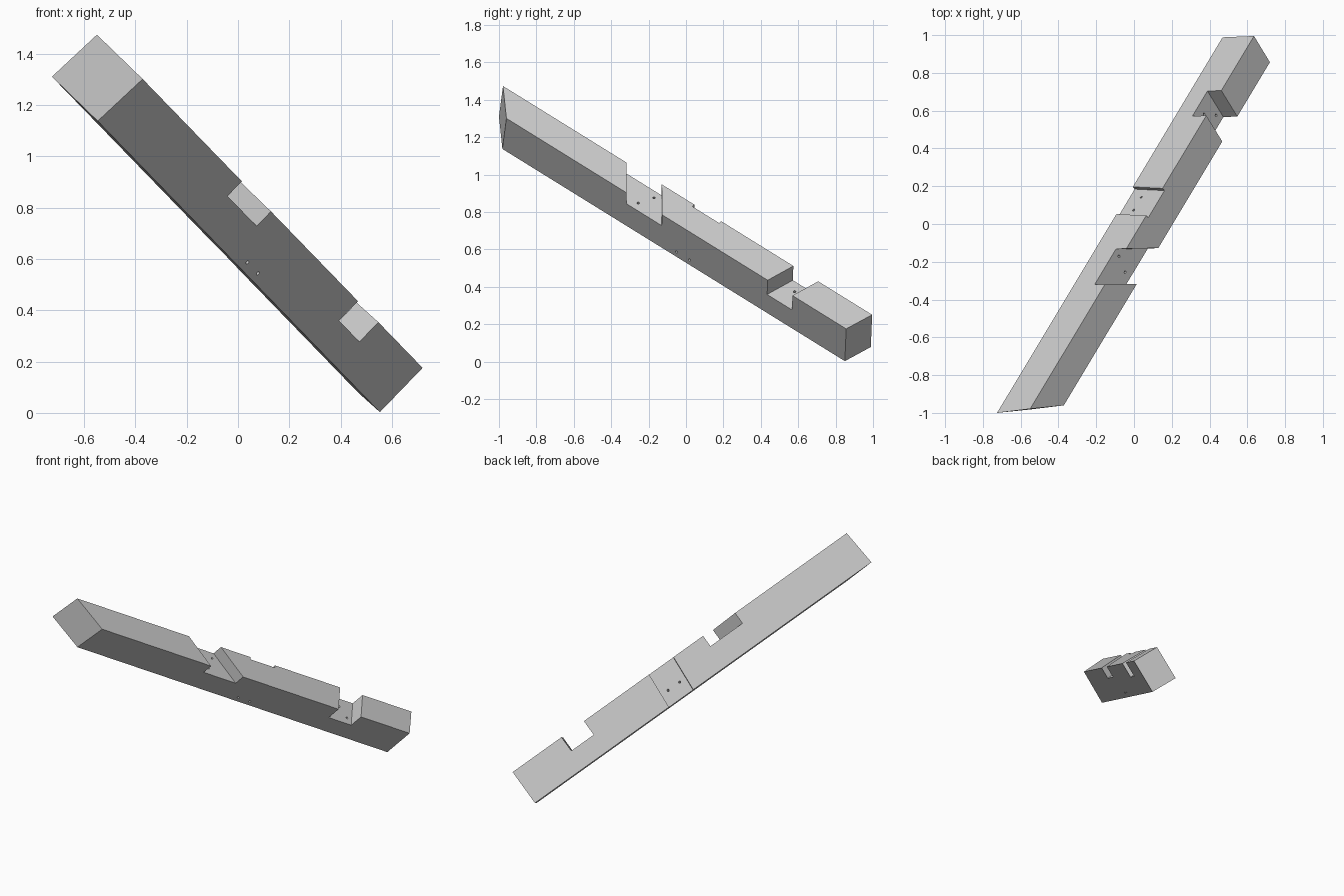
import bpy
import bmesh
from mathutils import Vector

cube = bpy.data.objects.get("Cube")
if cube:
    bpy.data.objects.remove(cube, do_unlink=True)

# Beam frame: along its length, across its width, up its height
ORIGIN = Vector((-0.725, -1.0, 1.31))
ALONG = Vector((0.4546, 0.757, -0.469)).normalized()
HEIGHT = Vector((0.694, 0.029, 0.719)).normalized()
ACROSS = ALONG.cross(HEIGHT).normalized()
WIDE, TALL = 0.176, 0.24


def place(s, u, v):
    return ORIGIN + ALONG * s + ACROSS * u + HEIGHT * v


timber = bpy.data.materials.new("timber_grey")
timber.use_nodes = True
grey = (0.6, 0.6, 0.6, 1.0)
timber.diffuse_color = grey
timber.node_tree.nodes["Principled BSDF"].inputs["Base Color"].default_value = grey


def make_object(name, bm):
    bmesh.ops.recalc_face_normals(bm, faces=bm.faces)
    mesh = bpy.data.meshes.new(name)
    bm.to_mesh(mesh)
    bm.free()
    mesh.materials.append(timber)
    obj = bpy.data.objects.new(name, mesh)
    bpy.context.collection.objects.link(obj)
    return obj


def block(name, ends, us, vs):
    """Box whose two ends are (start, slope across, slope up) mitre planes."""
    bm = bmesh.new()
    rings = []
    for start, skew, tilt in ends:
        corners = [(us[0], vs[0]), (us[1], vs[0]), (us[1], vs[1]), (us[0], vs[1])]
        rings.append([bm.verts.new(place(start + skew * u + tilt * v, u, v))
                      for u, v in corners])
    a, b = rings
    bm.faces.new(a)
    bm.faces.new(b)
    for i in range(4):
        j = (i + 1) % 4
        bm.faces.new((a[i], a[j], b[j], b[i]))
    return make_object(name, bm)


def drill(name, start, end, radius=0.007):
    """Cylinder between two points, run a little past both."""
    p, q = place(*start), place(*end)
    axis = q - p
    bm = bmesh.new()
    bmesh.ops.create_cone(bm, cap_ends=True, segments=16, radius1=radius,
                          radius2=radius, depth=axis.length * 1.2)
    turn = axis.to_track_quat("Z", "Y").to_matrix().to_4x4()
    turn.translation = (p + q) / 2
    bmesh.ops.transform(bm, matrix=turn, verts=bm.verts)
    return make_object(name, bm)


# Mitred timber
beam = block("timber_beam", [(0, 1.0, 0.08), (2.626, -0.18, 0)], (0, WIDE), (0, TALL))

# Two notches across the upper face and a shallow seat in the back face
past = (-0.05, WIDE + 0.05)
cutters = [
    block("angled_notch", [(0.89, 0.88, 0), (1.14, 0.88, 0)], past, (0.16, 0.3)),
    block("end_notch", [(2.07, -0.17, 0), (2.245, -0.17, 0)], past, (0.134, 0.3)),
    block("shallow_seat", [(1.39, 0, -0.08), (1.58, 0, -0.08)], (-0.05, 0.018), (-0.05, 0.3)),
]

# Peg holes through the notch floors
for s, u, floor in [(1.125, 0.042, 0.16), (1.089, 0.129, 0.16),
                    (2.134, 0.06, 0.134), (2.187, 0.13, 0.134)]:
    cutters.append(drill("notch_hole", (s, u, floor), (s, u, 0)))

# Slanted peg holes through the seat
for s in (1.43, 1.52):
    cutters.append(drill("seat_hole", (s, 0.018, 0.09), (s - 0.025, WIDE, 0.035)))

for cutter in cutters:
    cutter.hide_render = True
    cut = beam.modifiers.new(cutter.name, "BOOLEAN")
    cut.operation = "DIFFERENCE"
    cut.solver = "EXACT"
    cut.object = cutter

# Bake the cuts and drop the cutters
bpy.context.view_layer.update()
graph = bpy.context.evaluated_depsgraph_get()
carved = bpy.data.meshes.new_from_object(beam.evaluated_get(graph))
beam.modifiers.clear()
beam.data = carved
for cutter in cutters:
    bpy.data.objects.remove(cutter, do_unlink=True)
